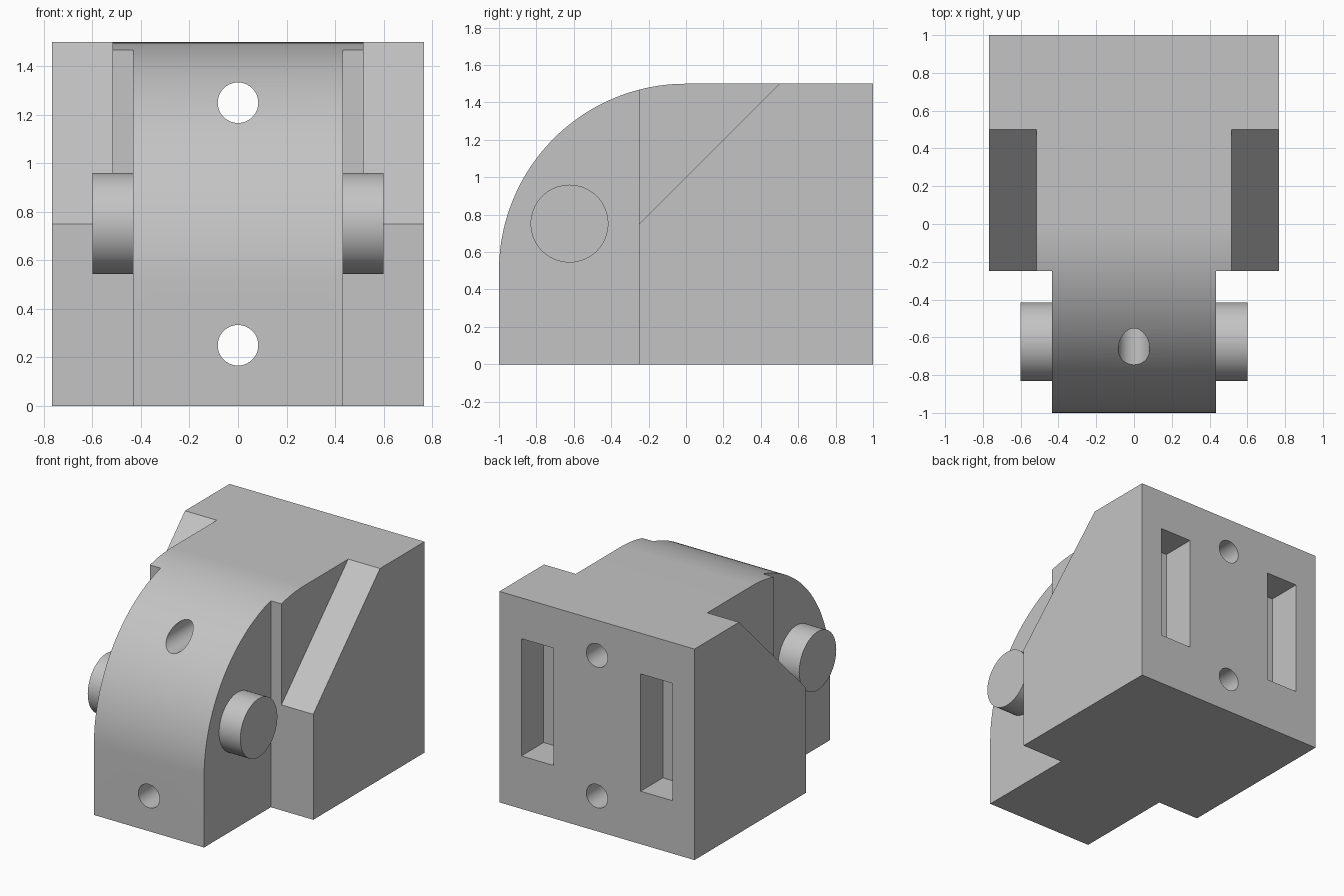
import bpy
import bmesh
from math import sin, cos, pi, radians
from mathutils import Matrix

cube = bpy.data.objects.get("Cube")
if cube:
    bpy.data.objects.remove(cube, do_unlink=True)

# One plain grey for the whole block
grey = bpy.data.materials.new("plain grey")
colour = (0.55, 0.55, 0.55, 1)
grey.diffuse_color = colour
grey.use_nodes = True
grey.node_tree.nodes["Principled BSDF"].inputs["Base Color"].default_value = colour

HALF_WIDTH, HALF_SHOULDER, HALF_NOSE = 0.767, 0.517, 0.433
HEIGHT, STEP_Y = 1.5, -0.25


def finish(name, bm):
    bmesh.ops.recalc_face_normals(bm, faces=bm.faces)
    mesh = bpy.data.meshes.new(name)
    bm.to_mesh(mesh)
    bm.free()
    mesh.materials.append(grey)
    obj = bpy.data.objects.new(name, mesh)
    bpy.context.collection.objects.link(obj)
    return obj


def prism(name, profile, x0, x1):
    """Extrude a (y, z) outline along x."""
    bm = bmesh.new()
    face = bm.faces.new([bm.verts.new((x0, y, z)) for y, z in profile])
    out = bmesh.ops.extrude_face_region(bm, geom=[face])["geom"]
    verts = [v for v in out if isinstance(v, bmesh.types.BMVert)]
    bmesh.ops.translate(bm, verts=verts, vec=(x1 - x0, 0, 0))
    return finish(name, bm)


def cylinder(name, radius, length, centre, axis):
    bm = bmesh.new()
    turn = Matrix.Rotation(pi / 2, 4, axis)
    bmesh.ops.create_cone(bm, cap_ends=True, segments=64, radius1=radius,
                          radius2=radius, depth=length,
                          matrix=Matrix.Translation(centre) @ turn)
    return finish(name, bm)


def box(y0, y1, z0, z1):
    return [(y0, z0), (y1, z0), (y1, z1), (y0, z1)]


def smooth(obj):
    bpy.ops.object.select_all(action="DESELECT")
    obj.select_set(True)
    bpy.context.view_layer.objects.active = obj
    bpy.ops.object.shade_smooth_by_angle(angle=radians(30))


# Main block with the rounded front shoulder
steps = 48
arc = [(-sin(a), 0.5 + cos(a)) for a in (pi / 2 * i / steps for i in range(steps + 1))]
body = prism("body", [(-1, 0), (1, 0), (1, HEIGHT)] + arc, -HALF_WIDTH, HALF_WIDTH)

# Cutters: front corner notches, sloped cheeks, rear pockets, bolt holes
cutters = []
for s in (-1, 1):
    cutters.append(prism("corner_cutter", box(-2, STEP_Y, -1, 2), s * HALF_NOSE, s))
    slope = [(-1.25, -0.25), (0.75, 1.75), (-1.25, 1.75)]
    cutters.append(prism("cheek_cutter", slope, s * HALF_SHOULDER, s))
    cutters.append(prism("pocket_cutter", box(0.75, 1.2, 0.376, 1.21), s * 0.343, s * 0.595))
for z in (0.25, 1.25):
    cutters.append(cylinder("hole_cutter", 0.0835, 3, (0, 0, z), "X"))

bpy.context.view_layer.objects.active = body
for cutter in cutters:
    cutter.hide_render = True
    mod = body.modifiers.new("cut", "BOOLEAN")
    mod.operation = "DIFFERENCE"
    mod.solver = "EXACT"
    mod.object = cutter
    bpy.ops.object.modifier_apply(modifier=mod.name)
for cutter in cutters:
    bpy.data.objects.remove(cutter, do_unlink=True)
smooth(body)

# Round pivot pins on both sides of the nose
for s, side in ((1, "left"), (-1, "right")):
    middle = s * (HALF_NOSE + 0.6) / 2
    pin = cylinder(side + "_pin", 0.208, 0.6 - HALF_NOSE, (middle, -0.623, 0.752), "Y")
    smooth(pin)
